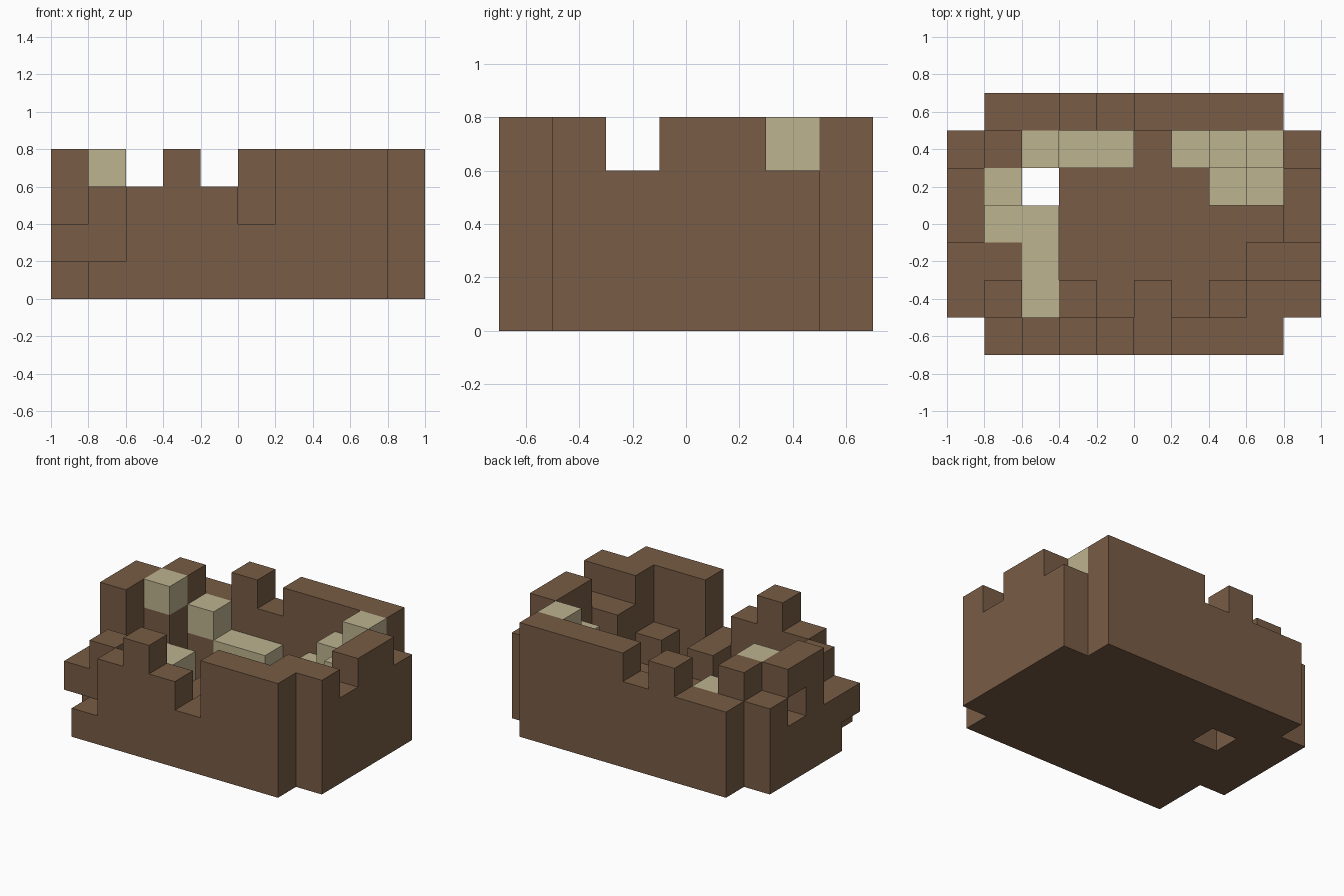
import bpy
import bmesh
from mathutils import Vector

cube = bpy.data.objects.get("Cube")
if cube:
    bpy.data.objects.remove(cube, do_unlink=True)

UNIT = 0.2
ORIGIN = Vector((-1.0, -0.7, 0.0))


def material(name, color):
    mat = bpy.data.materials.new(name)
    mat.use_nodes = True
    mat.diffuse_color = color
    bsdf = mat.node_tree.nodes["Principled BSDF"]
    bsdf.inputs["Base Color"].default_value = color
    bsdf.inputs["Roughness"].default_value = 1.0
    return mat


brown = material("brown_stone", (0.188, 0.107, 0.060, 1))
tan = material("pale_stone", (0.515, 0.451, 0.275, 1))

blocks = {}  # grid cell -> part name


def row(part, i, j, heights, along_x=True, base=0):
    """Stack blocks in a row of columns, one height per column."""
    for step, height in enumerate(heights):
        cell = (i + step, j) if along_x else (i, j + step)
        for k in range(base, int(height)):
            blocks[(*cell, k)] = part


# Floor slab
for j in range(1, 6):
    row("floor", 1, j, "1" * 8)

# Broken outer walls
row("front_wall", 1, 0, "13432444")
row("back_wall", 1, 6, "33434444")
row("right_wall", 0, 1, "22443", along_x=False)
row("left_wall", 9, 1, "43443", along_x=False)

# Inner buttresses and fallen brown stones
row("buttresses", 8, 1, "43", along_x=False)
row("buttresses", 1, 1, "32", along_x=False)
row("buttresses", 1, 4, "44", along_x=False)
for i in (3, 5, 7):
    row("fallen_stones", i, 1, "2")

# Pale stones lie on top of the brown ones
row("pale_stones", 2, 1, "222", along_x=False, base=1)
row("pale_stones", 1, 3, "2", base=1)
row("pale_stones", 1, 4, "4", base=3)
row("pale_stones", 3, 5, "22", base=1)
row("pale_stones", 6, 5, "2", base=1)
row("pale_stones", 7, 4, "2", base=1)
for cell, height in (((2, 5), "3"), ((7, 5), "3"), ((8, 4), "3"), ((8, 5), "4")):
    row("stone_bases", *cell, str(int(height) - 1))
    row("pale_stones", *cell, height, base=int(height) - 1)

# Openings: shaft through the floor, missing corner stone, wall window
for gap in ((2, 4, 0), (0, 1, 0), (0, 4, 2)):
    blocks.pop(gap, None)


def build(part):
    """Mesh the outer skin of one part, with flat areas merged."""
    bm = bmesh.new()
    for cell, owner in blocks.items():
        if owner != part:
            continue
        center = Vector(cell) + Vector((0.5, 0.5, 0.5))
        for axis in range(3):
            for sign in (-1, 1):
                normal = Vector((0, 0, 0))
                normal[axis] = sign
                if tuple(int(c + n) for c, n in zip(cell, normal)) in blocks:
                    continue
                u = Vector((0, 0, 0))
                u[(axis + 1) % 3] = 0.5
                v = normal.cross(u)
                mid = center + normal / 2
                ring = (mid - u - v, mid + u - v, mid + u + v, mid - u + v)
                bm.faces.new([bm.verts.new(p * UNIT + ORIGIN) for p in ring])
    bmesh.ops.remove_doubles(bm, verts=bm.verts, dist=0.001)
    bmesh.ops.dissolve_limit(bm, angle_limit=0.01, verts=bm.verts, edges=bm.edges)
    mesh = bpy.data.meshes.new(part)
    bm.to_mesh(mesh)
    bm.free()
    mesh.materials.append(tan if part == "pale_stones" else brown)
    bpy.context.collection.objects.link(bpy.data.objects.new(part, mesh))


for part in sorted(set(blocks.values())):
    build(part)
